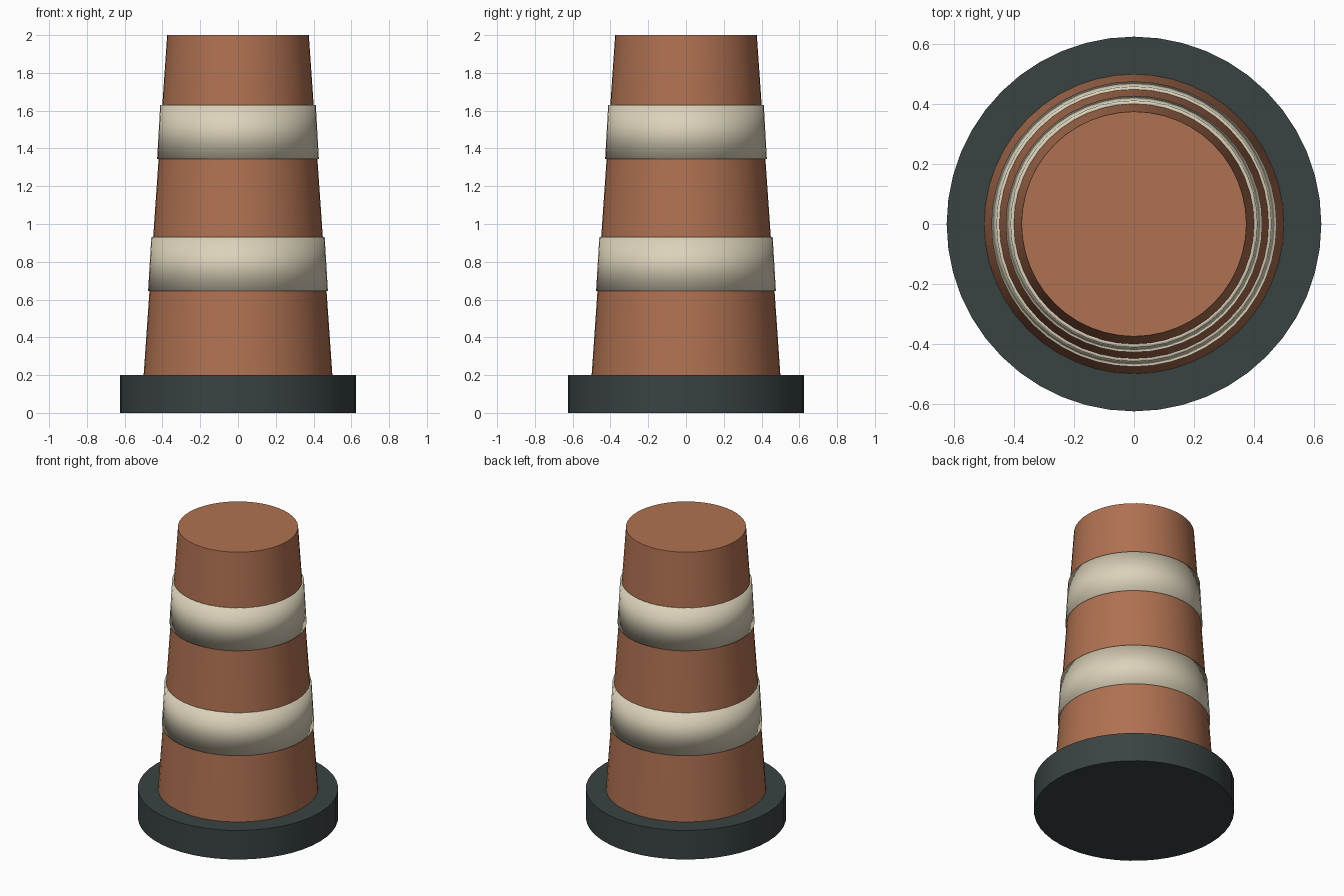
import bpy
import math

SIDES = 48

cube = bpy.data.objects.get("Cube")
if cube:
    bpy.data.objects.remove(cube, do_unlink=True)


def make_material(name, color):
    mat = bpy.data.materials.new(name)
    mat.use_nodes = True
    mat.diffuse_color = (*color, 1)
    mat.node_tree.nodes["Principled BSDF"].inputs["Base Color"].default_value = (*color, 1)
    return mat


def frustum(name, r_low, r_high, z_low, z_high, mat, cap="NGON"):
    """Round tapered part standing between two heights."""
    bpy.ops.mesh.primitive_cone_add(
        vertices=SIDES, radius1=r_low, radius2=r_high, depth=z_high - z_low,
        end_fill_type=cap, location=(0, 0, (z_low + z_high) / 2))
    obj = bpy.context.object
    obj.name = name
    obj.data.materials.append(mat)
    bpy.ops.object.shade_smooth_by_angle(angle=math.radians(30))
    return obj


orange = make_material("burnt orange plastic", (0.43, 0.165, 0.083))
cream = make_material("cream reflective band", (0.71, 0.645, 0.49))
rubber = make_material("dark rubber", (0.042, 0.055, 0.055))

# Heavy foot and tapered body
frustum("base", 0.625, 0.625, 0, 0.2, rubber)
frustum("body", 0.5, 0.375, 0.195, 2, orange)

# Slightly raised reflective sleeves following the body's taper
for name, z_low, r_low, r_high in (("lower_band", 0.645, 0.476, 0.459),
                                   ("upper_band", 1.345, 0.428, 0.412)):
    band = frustum(name, r_low, r_high, z_low, z_low + 0.285, cream, "NOTHING")
    wall = band.modifiers.new("wall", "SOLIDIFY")
    wall.thickness = 0.016
    wall.offset = -1
